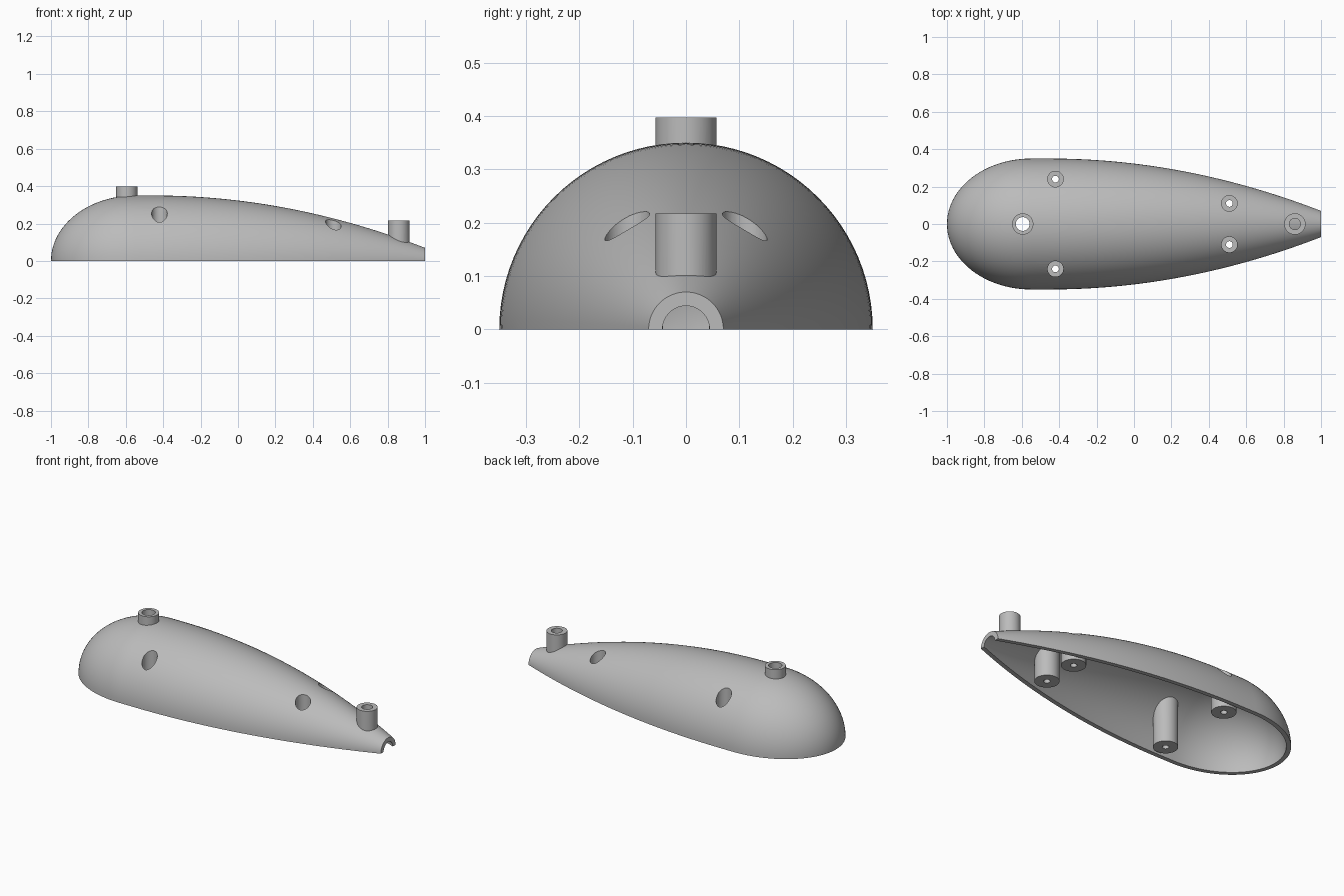
import bpy
import bmesh
import math
from mathutils import Matrix

cube = bpy.data.objects.get("Cube")
if cube:
    bpy.data.objects.remove(cube, do_unlink=True)

grey = bpy.data.materials.new("plain grey")
grey.use_nodes = True
COLOUR = (0.5, 0.5, 0.5, 1)
grey.diffuse_color = COLOUR
grey.node_tree.nodes["Principled BSDF"].inputs["Base Color"].default_value = COLOUR

WALL = 0.026
NOSE_X, TAPER_X, RADIUS, TAIL_R = -0.55, -0.45, 0.35, 0.07


def make_object(name, bm):
    bmesh.ops.recalc_face_normals(bm, faces=bm.faces[:])
    mesh = bpy.data.meshes.new(name)
    bm.to_mesh(mesh)
    bm.free()
    mesh.materials.append(grey)
    obj = bpy.data.objects.new(name, mesh)
    bpy.context.collection.objects.link(obj)
    return obj


def teardrop(name, inset, extend=0.0, sides=96):
    """Solid of revolution: elliptical nose, parabolic taper to the tail."""
    profile = []
    nose_length = 1 + NOSE_X - inset
    for i in range(25):
        a = math.pi / 2 * i / 24
        profile.append((NOSE_X - nose_length * math.cos(a), (RADIUS - inset) * math.sin(a)))
    for i in range(37):
        t = i / 36
        r = RADIUS - (RADIUS - TAIL_R) * t * t - inset
        profile.append((TAPER_X + (1 - TAPER_X) * t, r))
    if extend:
        profile.append((1 + extend, profile[-1][1]))
    bm = bmesh.new()
    rings = []
    for x, r in profile:
        rings.append([bm.verts.new((x, r * math.cos(2 * math.pi * k / sides),
                                    r * math.sin(2 * math.pi * k / sides)))
                      for k in range(sides)])
    for a, b in zip(rings, rings[1:]):
        for k in range(sides):
            n = (k + 1) % sides
            bm.faces.new((a[k], a[n], b[n], b[k]))
    bm.faces.new(rings[-1])
    bmesh.ops.remove_doubles(bm, verts=bm.verts[:], dist=1e-5)
    return make_object(name, bm)


def cylinder(name, x, y, radius, bottom, top):
    bm = bmesh.new()
    bmesh.ops.create_cone(bm, cap_ends=True, segments=48, radius1=radius, radius2=radius,
                          depth=top - bottom,
                          matrix=Matrix.Translation((x, y, (bottom + top) / 2)))
    return make_object(name, bm)


def boolean(target, tool, operation="DIFFERENCE"):
    mod = target.modifiers.new(operation.title(), "BOOLEAN")
    mod.operation = operation
    mod.solver = "EXACT"
    mod.object = tool
    bpy.context.view_layer.objects.active = target
    bpy.ops.object.modifier_apply(modifier=mod.name)


# Hollow shell, cut flat along the base
shell = teardrop("shell", 0)
cavity = teardrop("cavity_cutter", WALL, extend=0.1)
core = teardrop("core_cutter", WALL / 2, extend=0.1)
bm = bmesh.new()
bmesh.ops.create_cube(bm, size=1, matrix=Matrix.Diagonal((3, 2, 1, 1)))
bmesh.ops.translate(bm, verts=bm.verts[:], vec=(0, 0, -0.5))
base = make_object("base_cutter", bm)
boolean(shell, cavity)
boolean(shell, base)
helpers = [cavity, core, base]
parts = [shell]

# Screw bosses inside the shell, counterbored from above
for end, x, y in (("nose", -0.42, 0.24), ("tail", 0.51, 0.11)):
    for side, sign in (("left", 1), ("right", -1)):
        boss = cylinder(f"{end}_{side}_boss", x, sign * y, 0.067, 0, 0.5)
        boolean(boss, core, "INTERSECT")
        bore = cylinder("counterbore_cutter", x, sign * y, 0.042, 0.06, 0.6)
        pilot = cylinder("pilot_cutter", x, sign * y, 0.018, -0.1, 0.3)
        boolean(boss, bore)
        boolean(boss, pilot)
        boolean(shell, bore)
        parts.append(boss)
        helpers += [bore, pilot]

# Upright sockets on top: the nose one is open, the tail one stops at the shell
for name, x, hole, bottom, top in (("nose_socket", -0.595, 0.037, 0.28, 0.397),
                                   ("tail_socket", 0.86, 0.03, 0.05, 0.217)):
    socket = cylinder(name, x, 0, 0.057, bottom, top)
    bore = cylinder("socket_cutter", x, 0, hole, 0.02, 0.6)
    boolean(socket, core)
    boolean(socket, bore)
    if name == "nose_socket":
        boolean(shell, bore)
    parts.append(socket)
    helpers.append(bore)

for tool in helpers:
    bpy.data.objects.remove(tool, do_unlink=True)

bpy.ops.object.select_all(action="DESELECT")
for part in parts:
    part.select_set(True)
bpy.context.view_layer.objects.active = shell
bpy.ops.object.shade_smooth_by_angle(angle=math.radians(30))
